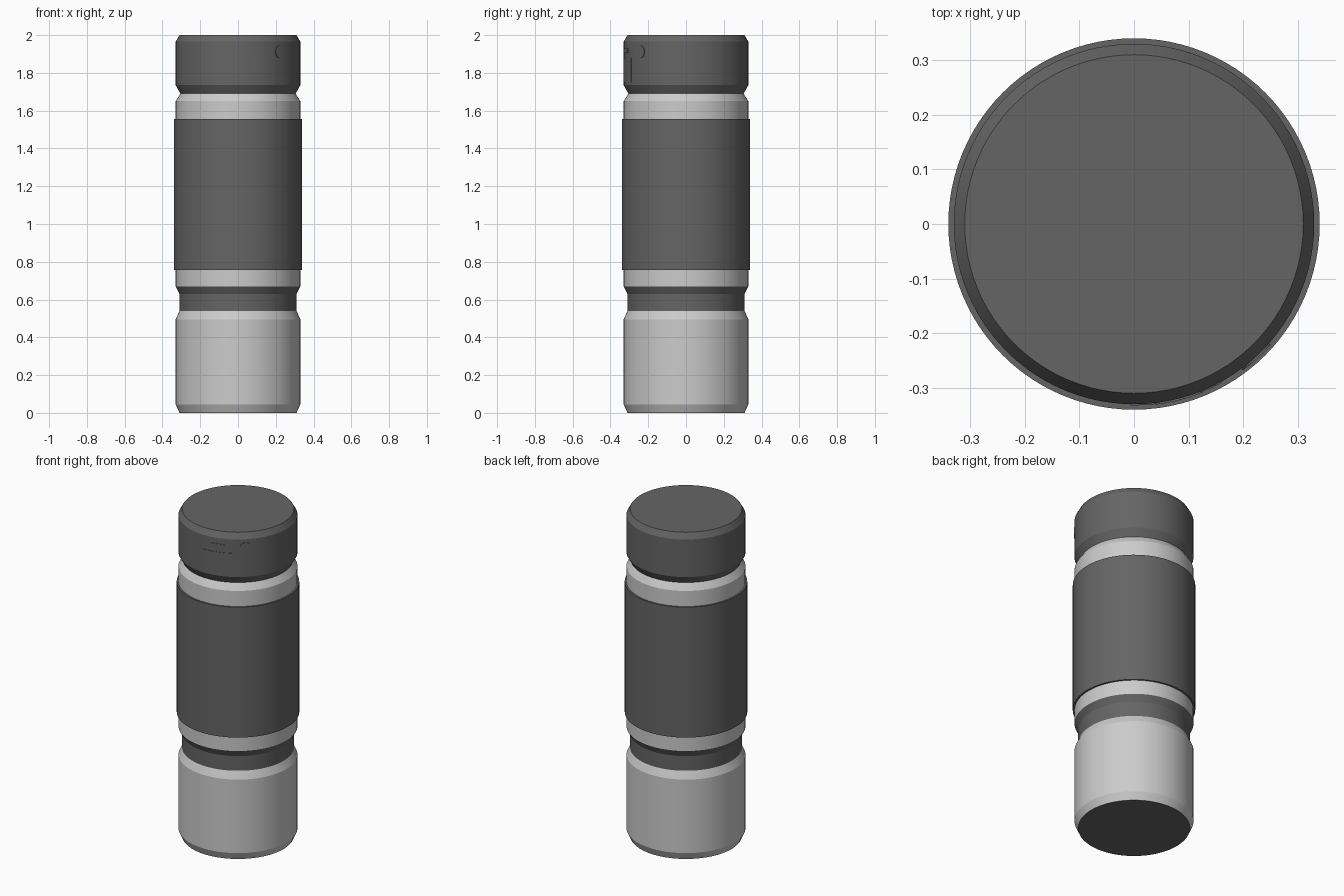
import bpy, bmesh, math

if "Cube" in bpy.data.objects:
    bpy.data.objects.remove(bpy.data.objects["Cube"])

SIDES = 96


def grey(name, v):
    m = bpy.data.materials.new(name)
    m.diffuse_color = (v, v, v, 1)
    m.use_nodes = True
    m.node_tree.nodes["Principled BSDF"].inputs["Base Color"].default_value = m.diffuse_color
    return m


DARK = grey("dark_grey", 0.13)
LIGHT = grey("light_grey", 0.6)


def finish(name, bm, mat):
    bmesh.ops.remove_doubles(bm, verts=bm.verts, dist=1e-6)
    bmesh.ops.recalc_face_normals(bm, faces=bm.faces)
    me = bpy.data.meshes.new(name)
    bm.to_mesh(me)
    bm.free()
    ob = bpy.data.objects.new(name, me)
    bpy.context.collection.objects.link(ob)
    me.materials.append(mat)
    bpy.ops.object.select_all(action='DESELECT')
    ob.select_set(True)
    bpy.context.view_layer.objects.active = ob
    bpy.ops.object.shade_smooth_by_angle(angle=math.radians(15))
    return ob


def lathe(name, profile, mat, cap_top=False, cap_bottom=False):
    """Spin (radius, z) points, listed top to bottom, around z."""
    bm = bmesh.new()
    rings = [[bm.verts.new((r * math.cos(2 * math.pi * i / SIDES),
                            r * math.sin(2 * math.pi * i / SIDES), z))
              for i in range(SIDES)] for r, z in profile]
    for a, b in zip(rings, rings[1:]):
        for i in range(SIDES):
            j = (i + 1) % SIDES
            bm.faces.new((a[i], a[j], b[j], b[i]))
    if cap_top:
        bm.faces.new(rings[0])
    if cap_bottom:
        bm.faces.new(rings[-1])
    return finish(name, bm, mat)


def wrapped_patch(name, angle, z, half_w, half_h, corner, radius, mat, steps=24):
    """Thin raised rounded rectangle following the cap wall; angle is from -y towards +x."""
    bm = bmesh.new()
    cols = []
    for k in range(steps + 1):
        u = -half_w * math.cos(math.pi * k / steps)
        d = max(0, abs(u) - (half_w - corner))
        h = half_h - corner + math.sqrt(max(0, corner ** 2 - d ** 2))
        h = max(h, 1e-4)
        a = math.radians(angle) + u / 0.33
        cols.append([bm.verts.new((r * math.sin(a), -r * math.cos(a), z + s * h))
                     for r, s in ((0.328, -1), (radius, -1), (radius, 1), (0.328, 1))])
    for a, b in zip(cols, cols[1:]):
        for i in range(3):
            bm.faces.new((a[i], b[i], b[i + 1], a[i + 1]))
    bm.faces.new(cols[0])
    bm.faces.new(cols[-1])
    return finish(name, bm, mat)


# Main turned parts
lathe("cap", [(0.31, 2.0), (0.33, 1.965), (0.33, 1.735), (0.305, 1.69)], DARK, cap_top=True)
lathe("upper_body", [(0.305, 1.69), (0.33, 1.65), (0.33, 0.67)], LIGHT)
lathe("grip_sleeve", [(0.33, 1.555), (0.34, 1.555), (0.34, 0.757), (0.33, 0.757)], DARK)
lathe("neck_ring", [(0.33, 0.67), (0.31, 0.63), (0.31, 0.54)], DARK)
lathe("lower_body", [(0.31, 0.54), (0.33, 0.495), (0.33, 0.045), (0.31, 0.001)], LIGHT)
lathe("bottom_pad", [(0.31, 0.001), (0.31, 0.0)], DARK, cap_bottom=True)

# Small details on the cap wall
wrapped_patch("cap_panel", 14, 1.815, 0.087, 0.065, 0, 0.332, DARK)
wrapped_patch("cap_slot_button", 14.5, 1.918, 0.044, 0.012, 0.012, 0.333, DARK)
wrapped_patch("cap_round_button", 42.6, 1.912, 0.034, 0.034, 0.034, 0.334, DARK)
